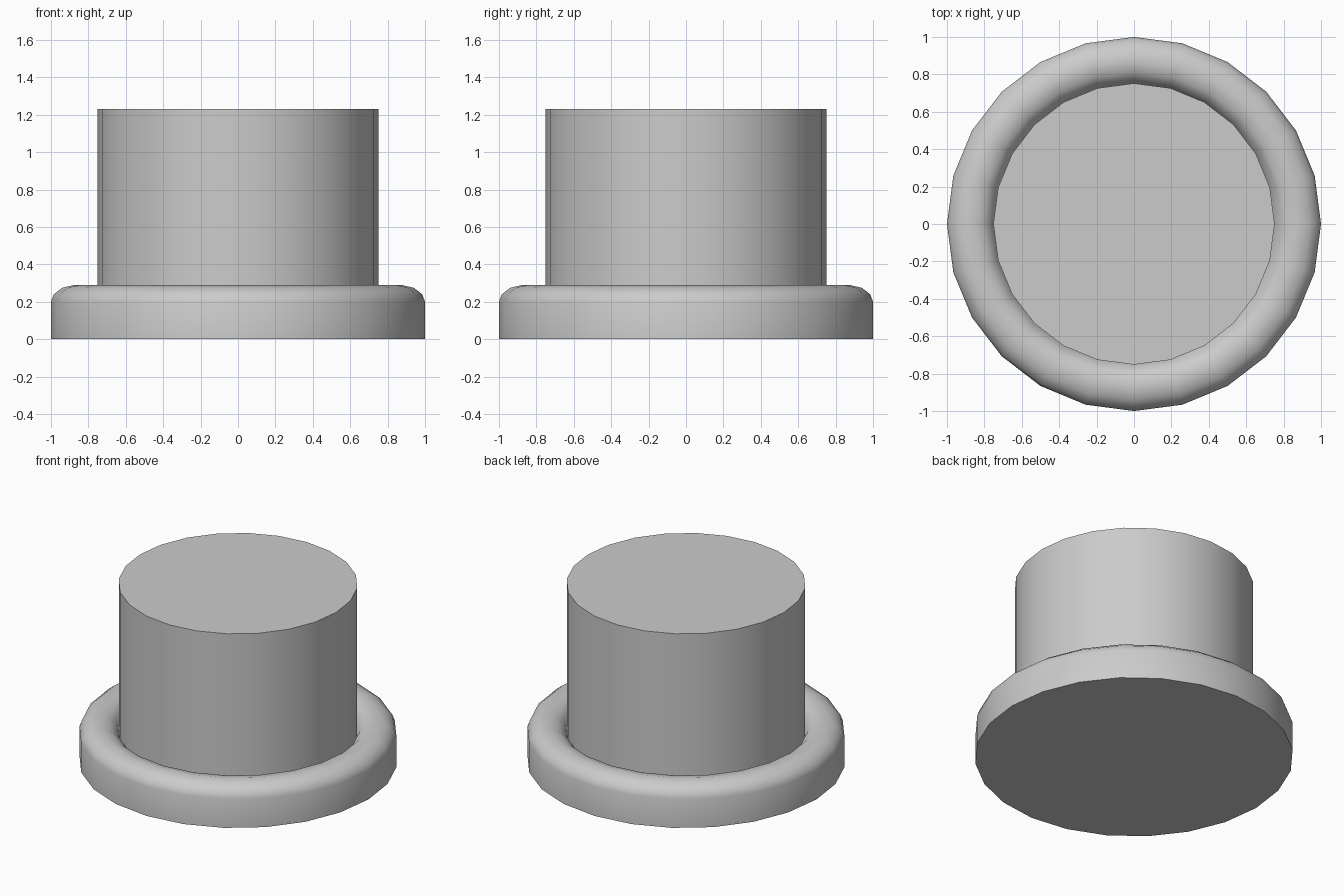
import bpy, bmesh
from math import radians, sin, cos, pi

if "Cube" in bpy.data.objects:
    bpy.data.objects.remove(bpy.data.objects["Cube"])

SIDES = 24


def lathe(name, profile):
    """Revolve (radius, height) points about z and close both ends with flat caps."""
    bm = bmesh.new()
    rings = [[bm.verts.new((r * cos(2 * pi * i / SIDES), r * sin(2 * pi * i / SIDES), z))
              for i in range(SIDES)] for r, z in profile]
    for low, high in zip(rings, rings[1:]):
        for i in range(SIDES):
            j = (i + 1) % SIDES
            bm.faces.new((low[i], low[j], high[j], high[i]))
    bm.faces.new(rings[0][::-1])
    bm.faces.new(rings[-1])
    mesh = bpy.data.meshes.new(name)
    bm.to_mesh(mesh)
    bm.free()
    obj = bpy.data.objects.new(name, mesh)
    bpy.context.collection.objects.link(obj)
    bpy.ops.object.select_all(action='DESELECT')
    obj.select_set(True)
    bpy.context.view_layer.objects.active = obj
    bpy.ops.object.shade_smooth_by_angle(angle=radians(50))
    return obj


# Flat-bottomed base with a rounded rim that dips toward the post;
# the post rises from the dip, so both form one closed surface
lathe("base_and_post", [
    (1.0, 0.0), (1.0, 0.20), (0.985, 0.24), (0.94, 0.275), (0.875, 0.29),
    (0.81, 0.275), (0.77, 0.24), (0.752, 0.20), (0.752, 1.23),
])
